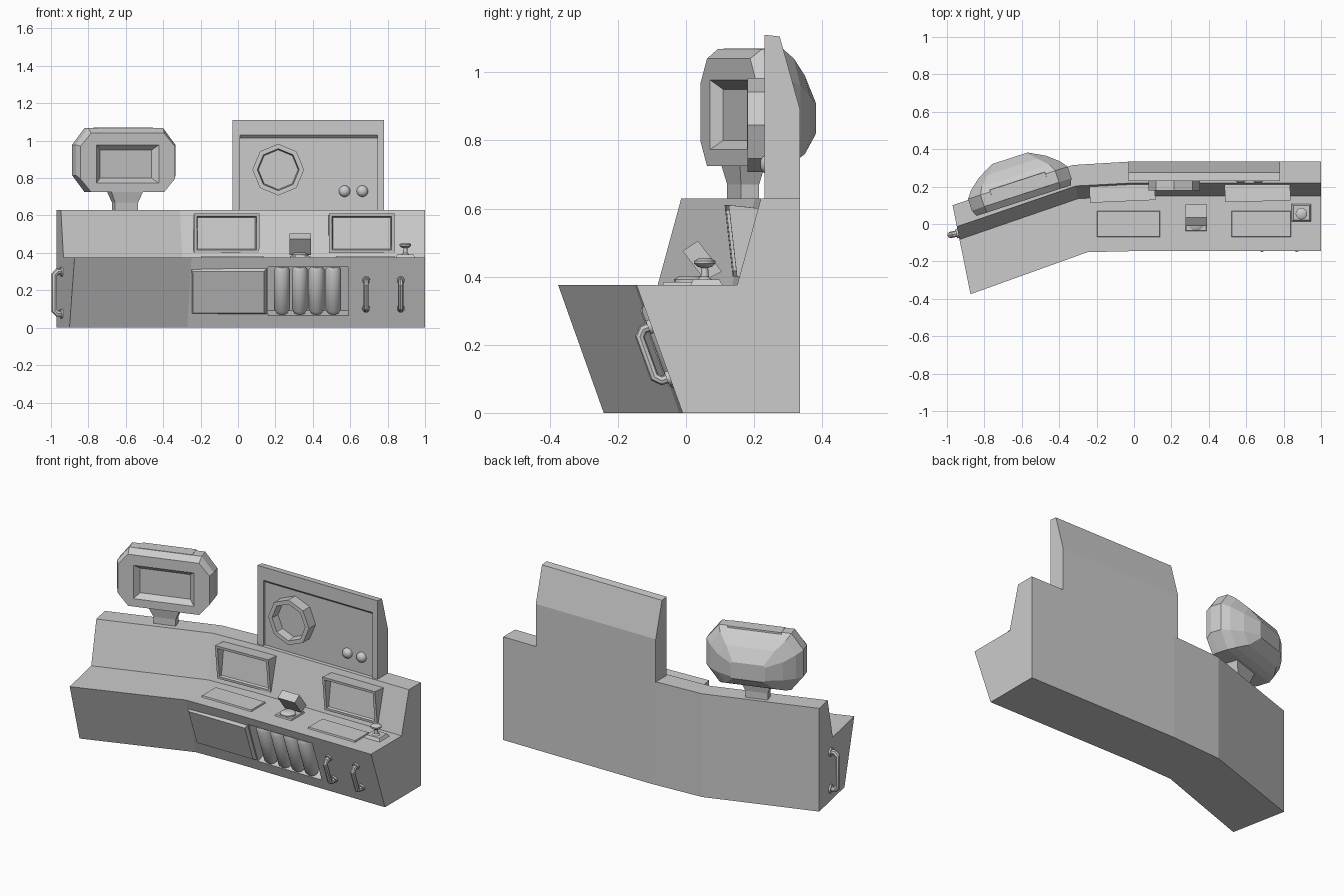
import bpy, bmesh
from math import sin, cos, pi, radians
from mathutils import Matrix, Vector

if "Cube" in bpy.data.objects:
    bpy.data.objects.remove(bpy.data.objects["Cube"])

I = Matrix.Identity(4)


def loft(name, rings, m=I):
    """Skin a list of equal-length point rings and cap both ends."""
    bm = bmesh.new()
    vs = [[bm.verts.new(m @ Vector(p)) for p in r] for r in rings]
    n = len(vs[0])
    for a, b in zip(vs, vs[1:]):
        for i in range(n):
            bm.faces.new((a[i], a[(i + 1) % n], b[(i + 1) % n], b[i]))
    bm.faces.new(vs[0])
    bm.faces.new(vs[-1])
    bmesh.ops.recalc_face_normals(bm, faces=bm.faces)
    me = bpy.data.meshes.new(name)
    bm.to_mesh(me)
    bm.free()
    ob = bpy.data.objects.new(name, me)
    bpy.context.collection.objects.link(ob)
    return ob


def prism(name, x0, x1, prof, m=I):
    return loft(name, [[(x, y, z) for y, z in prof] for x in (x0, x1)], m)


def slab(name, x0, x1, y0, y1, z0, z1, t=0.0, m=I):
    """Box whose z1 side is shrunk by t."""
    def ring(z, t):
        return [(x0 + t, y0 + t, z), (x1 - t, y0 + t, z), (x1 - t, y1 - t, z), (x0 + t, y1 - t, z)]
    return loft(name, [ring(z0, 0), ring(z1, t)], m)


def lathe(name, prof, n, m=I, phase=0.0):
    """Rings of (radius, height) about local z."""
    ob = loft(name, [[(r * cos(2 * pi * i / n + phase), r * sin(2 * pi * i / n + phase), h)
                      for i in range(n)] for r, h in prof], m)
    if n > 8:
        activate(ob)
        bpy.ops.object.shade_smooth_by_angle(angle=radians(40))
    return ob


def activate(ob):
    bpy.ops.object.select_all(action='DESELECT')
    ob.select_set(True)
    bpy.context.view_layer.objects.active = ob


def cut(ob, cutter):
    cutter.hide_render = True
    mod = ob.modifiers.new("cut", 'BOOLEAN')
    mod.operation, mod.solver, mod.object = 'DIFFERENCE', 'EXACT', cutter
    activate(ob)
    bpy.ops.object.modifier_apply(modifier=mod.name)
    bpy.data.objects.remove(cutter)


def frame(x, t, n, o):
    m = Matrix((Vector(x).normalized(), Vector(t).normalized(), Vector(n).normalized())).transposed().to_4x4()
    m.translation = o
    return m


def handle(name, x, s0, s1, out, r, m):
    cu = bpy.data.curves.new(name, 'CURVE')
    cu.dimensions, cu.bevel_depth, cu.bevel_resolution = '3D', r, 2
    pts = [(s0, -.01), (s0, out * .6), (s0 + out * .4, out), (s1 - out * .4, out), (s1, out * .6), (s1, -.01)]
    sp = cu.splines.new('POLY')
    sp.points.add(len(pts) - 1)
    for p, (s, n) in zip(sp.points, pts):
        p.co = (*(m @ Vector((x, s, n))), 1)
    ob = bpy.data.objects.new(name, cu)
    bpy.context.collection.objects.link(ob)
    activate(ob)
    bpy.ops.object.convert(target='MESH')
    bpy.ops.object.shade_smooth_by_angle(angle=radians(40))
    # mounting feet
    for i, s in enumerate((s0, s1)):
        lathe(f"{name}_foot_{i}", [(r * 1.5, -.005), (r * 1.5, .01)], 12, m @ Matrix.Translation((x, s, 0)))


# Console body: one side profile swept through four stations, bent at the left
prof = [(-.01, 0), (-.145, .375), (.15, .375), (.22, .63), (.335, .63), (.335, 0)]
stations = [(1, 0, .335, 1), (0, 0, .335, 1), (-.33, .17, .315, .97), (-.97, .2, .10, .99)]
body = loft("console_body", [[(x + sk * (.335 - y), yb - k * (.335 - y), z) for y, z in prof]
                             for x, sk, yb, k in stations])

# Sloped front: storage bay, tubes, raised panel and handles
slope = frame((1, 0, 0), (0, -.36, 1), (0, -1, -.36), (0, -.01, 0))
cut(body, slab("bay_cutter", .16, .59, .07, .345, .05, -.08, m=slope))
for i, x in enumerate((.235, .33, .42, .51)):
    axis = slope @ Matrix.Translation((x, .075, -.03)) @ Matrix.Rotation(-pi / 2, 4, 'X')
    lathe(f"storage_tube_{i}", [(.03, 0), (.042, .02), (.042, .245), (.03, .265)], 12, axis)
slab("front_panel", -.26, .16, .07, .345, -.01, .015, .02, slope)
for i, x in enumerate((.685, .87)):
    handle(f"front_handle_{i}", x, .11, .27, .042, .014, slope)

# Left end handle
side = frame((.2, -.98, 0), (0, 0, 1), (-.98, -.2, 0), (-.94, -.05, 0))
handle("side_handle", 0, .075, .3, .043, .017, side)

# Two hooded screens and the desk pads below them
for i, (x, turn) in enumerate(((-.055, 2.5), (.665, 1.5))):
    m = Matrix.Translation((x, 0, 0)) @ Matrix.Rotation(radians(turn), 4, 'Z')
    ob = prism(f"desk_screen_{i}", -.175, .175, [(.145, .4), (.121, .61), (.215, .6), (.16, .4)])
    bm = bmesh.new()
    bm.from_mesh(ob.data)
    f = min(bm.faces, key=lambda f: f.normal.y)
    bmesh.ops.inset_region(bm, faces=[f], thickness=.022)
    bmesh.ops.inset_region(bm, faces=[f], thickness=.008)
    for v in f.verts:
        v.co.y += .055 if v.co.z > .5 else .012
    bm.to_mesh(ob.data)
    bm.free()
    ob.data.transform(m)
    slab(f"desk_pad_{i}", x - .145, x + .195 - .02 * i, -.07, .07, .37, .384, .004)

# Centre reader box and round button
prism("reader_box", .275, .39, [(.035, .505), (-.01, .475), (.055, .39), (.105, .415)])
slab("button_plate", .275, .39, -.04, .09, .37, .384, .004)
lathe("round_button", [(.045, .375), (.045, .392), (.03, .402)], 16, Matrix.Translation((.332, .01, 0)))

# Small lever with flat knob
slab("lever_base", .84, .95, .01, .11, .37, .392, .012)
lathe("lever", [(.028, .385), (.012, .4), (.01, .425), (.022, .43), (.031, .438), (.031, .446), (.018, .454)],
      16, Matrix.Translation((.895, .055, 0)))

# Upright back board with recessed face
board = prism("back_board", -.03, .78, [(.23, .625), (.23, 1.11), (.275, 1.105), (.335, .89), (.335, .625)])
cut(board, prism("board_cutter", .01, .747, [(.2, 1.03), (.23, 1.03), (.245, 1.015), (.245, .6), (.2, .6)]))
forward = Matrix.Rotation(pi / 2, 4, 'X')
lathe("octagon_dial", [(.138, 0), (.138, .07), (.112, .07), (.106, .02)], 8,
      Matrix.Translation((.215, .25, .845)) @ forward, pi / 2)
for i, x in enumerate((.57, .665)):
    lathe(f"board_knob_{i}", [(.031, 0), (.03, .012), (.022, .024), (.009, .03)], 16,
          Matrix.Translation((x, .248, .73)) @ forward)


# Turned monitor: chamfered octagonal sections tapering to the back
def octa(d, w, z0, z1, cx, cz):
    return [(-w + cx, d, z0), (w - cx, d, z0), (w, d, z0 + cz), (w, d, z1 - cz),
            (w - cx, d, z1), (-w + cx, d, z1), (-w, d, z1 - cz), (-w, d, z0 + cz)]


turn = Matrix.Translation((-.59, .125, 0)) @ Matrix.Rotation(radians(18), 4, 'Z')
monitor = loft("monitor", [octa(0, .265, .725, 1.04, .06, .07), octa(.035, .28, .725, 1.068, .07, .09),
                           octa(.1, .28, .725, 1.068, .07, .09), octa(.14, .25, .735, 1.04, .06, .08),
                           octa(.19, .19, .76, .99, .05, .06), octa(.238, .1, .815, .915, .01, .01)], turn)
screen = turn @ frame((1, 0, 0), (0, 0, 1), (0, -1, 0), (0, 0, 0))
rings = [[(sx * w, .875 + sz * h, n) for sx, sz in ((-1, -1), (1, -1), (1, 1), (-1, 1))]
         for w, h, n in ((.195, .124, .02), (.175, .102, 0), (.145, .075, -.03))]
cut(monitor, loft("screen_cutter", rings, screen))

# Corner lugs and crown of the monitor
slab("monitor_crown", -.16, .16, .03, .115, 1.02, 1.07, .005, turn)

# Monitor stand
foot = turn @ Matrix.Translation((0, .045, 0))
loft("monitor_stand", [[(-w, -d, z), (w, -d, z), (w, d, z), (-w, d, z)] for z, w, d in
                       ((.625, .065, .028), (.67, .065, .028), (.735, .092, .04))], foot)
